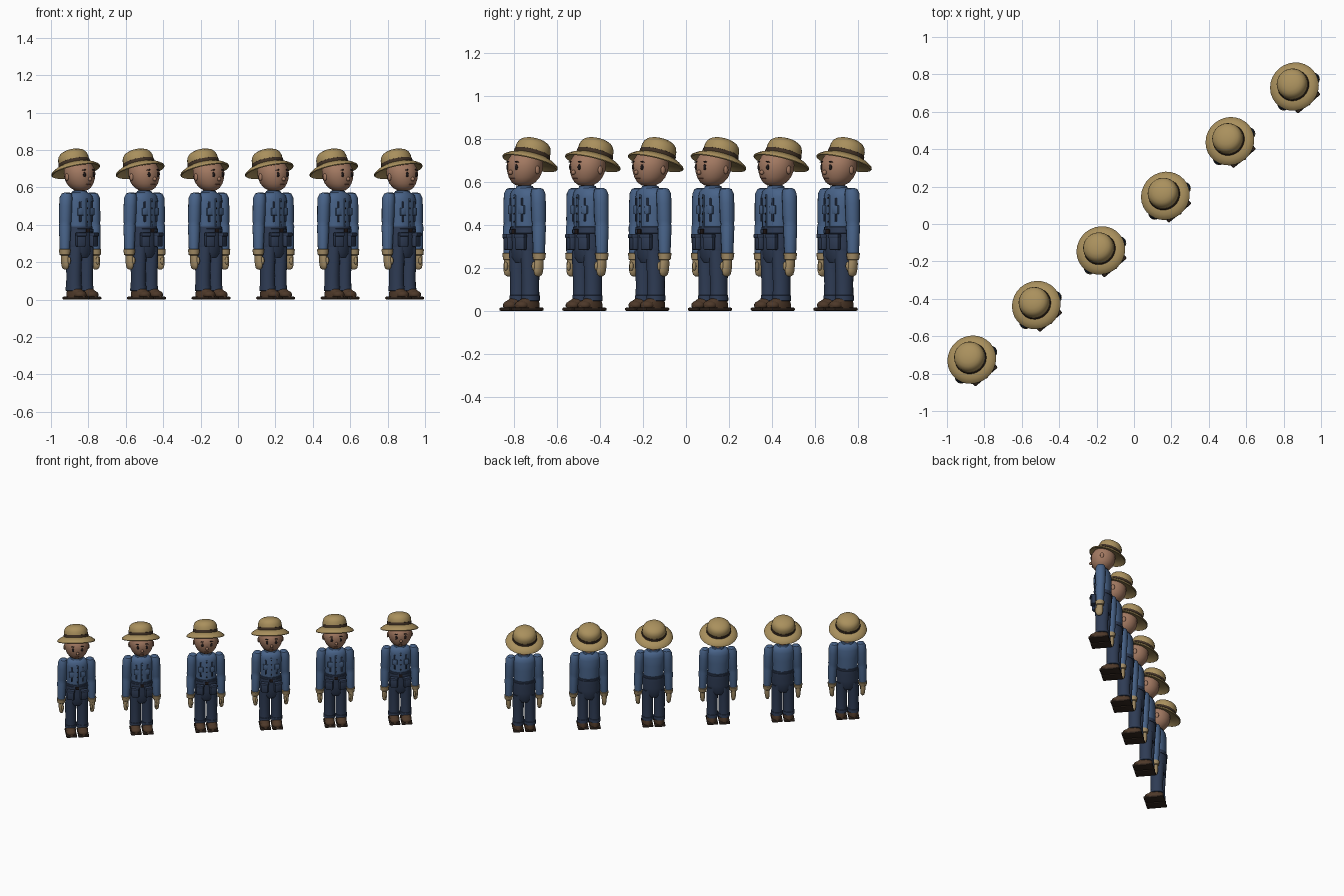
import bpy, bmesh, math
from mathutils import Matrix, Vector

parts = []          # (name, mesh) of one figure, shared by all six


def material(name, rgb):
    m = bpy.data.materials.new(name)
    m.diffuse_color = (*rgb, 1)
    return m


STRAW = material("straw", (0.40, 0.28, 0.11))
BAND = material("hat_band", (0.05, 0.03, 0.018))
SKIN = material("skin", (0.36, 0.19, 0.12))
BLUSH = material("lips", (0.22, 0.09, 0.06))
SHIRT = material("shirt_blue", (0.065, 0.125, 0.25))
DENIM = material("dark_denim", (0.028, 0.045, 0.09))
GLOVE = material("glove", (0.36, 0.26, 0.13))
LEATHER = material("shoe_leather", (0.075, 0.04, 0.022))
SOLE = material("shoe_sole", (0.03, 0.018, 0.012))
INK = material("dark_detail", (0.015, 0.01, 0.01))


def finish(name, bm, mat, mirror=False, matrix=None, sharp=40):
    if matrix:
        bm.transform(matrix)
    if mirror:
        dup = bmesh.ops.duplicate(bm, geom=bm.verts[:] + bm.edges[:] + bm.faces[:])
        for v in dup["geom"]:
            if isinstance(v, bmesh.types.BMVert):
                v.co.x = -v.co.x
    bmesh.ops.recalc_face_normals(bm, faces=bm.faces)
    me = bpy.data.meshes.new(name)
    bm.to_mesh(me)
    bm.free()
    me.materials.append(mat)
    for p in me.polygons:
        p.use_smooth = True
    me.set_sharp_from_angle(angle=math.radians(sharp))
    parts.append((name, me))


def loft(name, rings, mat, n=20, **kw):
    """Skin horizontal ellipses given as (x, y, z, rx, ry)."""
    bm = bmesh.new()
    loops = []
    for x, y, z, rx, ry in rings:
        loops.append([bm.verts.new((x + rx * math.cos(2 * math.pi * i / n),
                                    y + ry * math.sin(2 * math.pi * i / n), z)) for i in range(n)])
    for a, b in zip(loops, loops[1:]):
        for i in range(n):
            j = (i + 1) % n
            bm.faces.new((a[i], a[j], b[j], b[i]))
    bm.faces.new(loops[0])
    bm.faces.new(loops[-1])
    finish(name, bm, mat, **kw)


def lathe(name, profile, mat, n=24, **kw):
    loft(name, [(0, 0, z, r, r) for r, z in profile], mat, n, **kw)


def ball(name, c, s, mat, rot=0, **kw):
    bm = bmesh.new()
    bmesh.ops.create_uvsphere(bm, u_segments=14, v_segments=9, radius=1)
    bm.transform(Matrix.Translation(c) @ Matrix.Rotation(rot, 4, 'Y') @ Matrix.Diagonal((*s, 1)))
    finish(name, bm, mat, **kw)


def box(name, c, s, mat, bevel=0.004, rot=(0, 0), **kw):
    bm = bmesh.new()
    bmesh.ops.create_cube(bm, size=1)
    bm.transform(Matrix.Diagonal((*s, 1)))
    bmesh.ops.bevel(bm, geom=bm.edges[:], offset=bevel, segments=2, affect='EDGES', profile=0.5)
    bm.transform(Matrix.Translation(c) @ Matrix.Rotation(rot[1], 4, 'Z') @ Matrix.Rotation(rot[0], 4, 'Y'))
    finish(name, bm, mat, **kw)


# Straw hat, tipped backwards
tilt = Matrix.Translation((0, 0.036, 0.700)) @ Matrix.Rotation(math.radians(-18), 4, 'X')
lathe("hat_brim", [(0.07, 0.006), (0.105, -0.002), (0.129, -0.016), (0.133, -0.012), (0.131, -0.005),
                   (0.110, 0.010), (0.084, 0.022)], STRAW, 28, matrix=tilt)
lathe("hat_band", [(0.084, 0.015), (0.087, 0.018), (0.085, 0.038), (0.08, 0.040)], BAND, 28, matrix=tilt)
lathe("hat_crown", [(0.083, 0.018), (0.083, 0.042), (0.082, 0.060), (0.076, 0.077), (0.064, 0.090),
                    (0.045, 0.099), (0.022, 0.104), (0.004, 0.105)], STRAW, 28, matrix=tilt)

# Head and face
loft("head", [(0, -0.012, 0.580, 0.012, 0.012), (0, -0.010, 0.584, 0.032, 0.034), (0, -0.007, 0.597, 0.053, 0.056),
              (0, -0.003, 0.620, 0.070, 0.073), (0, 0, 0.648, 0.081, 0.083), (0, 0.001, 0.675, 0.084, 0.086),
              (0, 0.003, 0.700, 0.081, 0.083), (0, 0.010, 0.725, 0.070, 0.072), (0, 0.02, 0.742, 0.048, 0.048),
              (0, 0.025, 0.750, 0.015, 0.015)], SKIN, 24)
loft("neck", [(0, 0, 0.545, 0.034, 0.034), (0, 0, 0.565, 0.030, 0.030), (0, 0, 0.605, 0.030, 0.030)], SKIN, 16)
ball("ears", (0.083, 0.008, 0.655), (0.008, 0.013, 0.020), SKIN, mirror=True)
ball("nose", (0, -0.086, 0.644), (0.010, 0.011, 0.011), SKIN)
ball("eyes", (0.031, -0.077, 0.668), (0.009, 0.005, 0.014), INK, mirror=True)
ball("eyebrows", (0.033, -0.076, 0.693), (0.014, 0.004, 0.0035), INK, rot=0.15, mirror=True)
ball("mouth", (0, -0.074, 0.616), (0.017, 0.004, 0.003), BLUSH)

# Shirt, collar and placket
loft("shirt_torso", [(0, 0, 0.350, 0.072, 0.058), (0, 0, 0.400, 0.071, 0.058), (0, 0, 0.470, 0.076, 0.060),
                     (0, 0, 0.530, 0.082, 0.058), (0, 0, 0.555, 0.076, 0.052), (0, 0, 0.569, 0.058, 0.042),
                     (0, 0, 0.575, 0.034, 0.032)], SHIRT, 24)
loft("collar", [(0, 0, 0.562, 0.046, 0.044), (0, 0, 0.580, 0.039, 0.038), (0, 0, 0.582, 0.032, 0.031)], SHIRT, 20)
box("shirt_placket", (0, -0.060, 0.465), (0.012, 0.006, 0.150), SHIRT, 0.002)
box("braces", (0.040, -0.052, 0.470), (0.010, 0.010, 0.110), DENIM, 0.003, mirror=True)
box("chest_pockets", (0.040, -0.053, 0.470), (0.034, 0.012, 0.040), SHIRT, 0.003, rot=(0, 0.2), mirror=True)
for k in range(4):
    ball(f"button_{k + 1}", (0, -0.064, 0.415 + 0.037 * k), (0.004, 0.003, 0.004), INK)

# Sleeves, cuffs and gloved hands
loft("sleeves", [(0.088, 0, 0.572, 0.014, 0.016), (0.092, 0, 0.566, 0.026, 0.028), (0.096, 0, 0.545, 0.034, 0.035),
                 (0.099, 0, 0.500, 0.034, 0.035), (0.101, 0, 0.420, 0.033, 0.034), (0.103, 0, 0.405, 0.030, 0.031),
                 (0.104, -0.001, 0.390, 0.032, 0.033), (0.107, -0.003, 0.265, 0.026, 0.028)],
     SHIRT, 16, mirror=True)
loft("glove_cuffs", [(0.108, -0.004, 0.236, 0.022, 0.024), (0.108, -0.004, 0.240, 0.027, 0.029),
                     (0.107, -0.003, 0.268, 0.031, 0.033), (0.107, -0.003, 0.270, 0.026, 0.028)],
     GLOVE, 16, mirror=True)
loft("glove_hands", [(0.108, -0.004, 0.245, 0.019, 0.022), (0.109, -0.006, 0.215, 0.018, 0.026),
                     (0.108, -0.008, 0.185, 0.016, 0.026), (0.107, -0.008, 0.168, 0.013, 0.021),
                     (0.106, -0.008, 0.161, 0.006, 0.010)], GLOVE, 14, mirror=True)
ball("thumbs", (0.100, -0.030, 0.208), (0.009, 0.010, 0.021), GLOVE, mirror=True)

# Trousers, belt and tool pouches
loft("trouser_waist", [(0, 0, 0.225, 0.050, 0.045), (0, 0, 0.250, 0.074, 0.056), (0, 0, 0.300, 0.078, 0.061),
                       (0, 0, 0.390, 0.075, 0.062), (0, 0, 0.393, 0.068, 0.055)], DENIM, 24)
loft("trouser_legs", [(0.041, 0, 0.280, 0.037, 0.052), (0.041, 0, 0.220, 0.039, 0.048), (0.041, 0, 0.130, 0.038, 0.043),
                      (0.041, 0, 0.060, 0.039, 0.044)], DENIM, 18, mirror=True)
loft("trouser_cuffs", [(0.041, 0, 0.046, 0.038, 0.043), (0.041, 0, 0.048, 0.041, 0.047),
                       (0.041, 0, 0.072, 0.041, 0.046), (0.041, 0, 0.074, 0.036, 0.042)], DENIM, 18, mirror=True)
loft("belt", [(0, 0, 0.360, 0.072, 0.060), (0, 0, 0.361, 0.079, 0.066), (0, 0, 0.378, 0.079, 0.066),
              (0, 0, 0.379, 0.072, 0.060)], DENIM, 24)
box("belt_buckle", (0, -0.067, 0.369), (0.024, 0.008, 0.022), INK, 0.002)
box("tool_pouches", (0.046, -0.062, 0.320), (0.052, 0.030, 0.075), DENIM, 0.008, rot=(0, 0.35), mirror=True)
box("pouch_flaps", (0.047, -0.066, 0.348), (0.056, 0.032, 0.020), DENIM, 0.005, rot=(0, 0.35), mirror=True)

# Work shoes
box("shoe_soles", (0.042, -0.019, 0.008), (0.076, 0.142, 0.016), SOLE, 0.007, mirror=True)
loft("shoe_uppers", [(0.042, -0.019, 0.014, 0.036, 0.068), (0.042, -0.018, 0.032, 0.036, 0.067),
                     (0.042, -0.012, 0.046, 0.032, 0.057), (0.042, -0.002, 0.058, 0.032, 0.043)],
     LEATHER, 18, mirror=True)
ball("shoe_toes", (0.042, -0.054, 0.026), (0.035, 0.033, 0.023), LEATHER, mirror=True)
for k in range(2):
    box(f"laces_{k + 1}", (0.042, -0.050 + 0.016 * k, 0.048 + 0.006 * k), (0.030, 0.006, 0.006), INK, 0.002, mirror=True)

# Six copies in a diagonal row, all turned toward the front right
turn = Matrix.Rotation(math.radians(40.3), 4, 'Z')
for i in range(6):
    place = Matrix.Translation((0.016 + (i - 2.5) * 0.345, -0.02 + (i - 2.5) * 0.292, 0)) @ turn
    for name, me in parts:
        ob = bpy.data.objects.new(f"worker_{i + 1}_{name}", me)
        bpy.context.collection.objects.link(ob)
        ob.matrix_world = place
